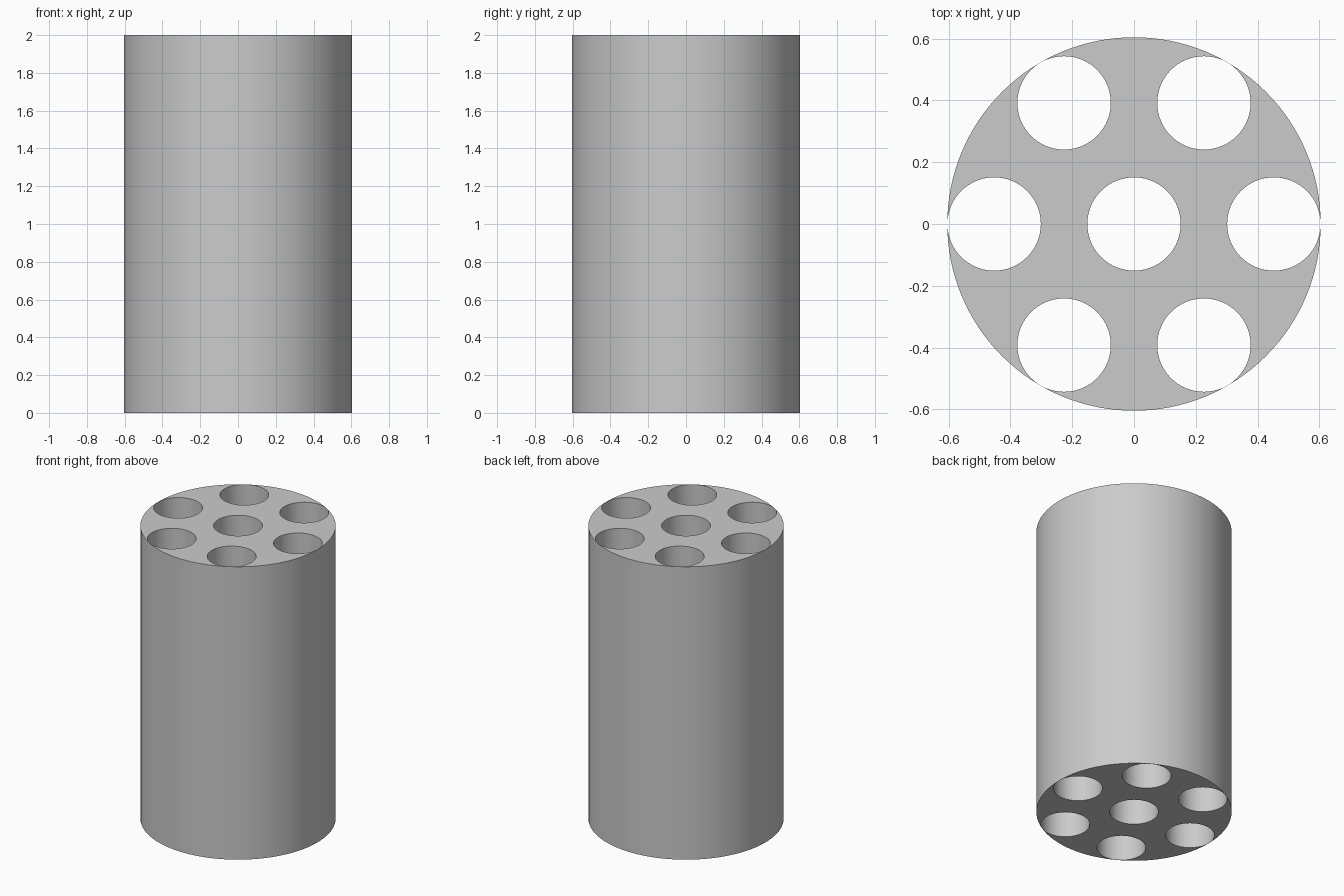
import bpy
import bmesh
from math import cos, sin, pi, radians
from mathutils import Matrix

HEIGHT = 2.0
RADIUS = 0.604
HOLE_RADIUS = RADIUS / 4
RING_RADIUS = RADIUS * 0.749   # leaves a sliver of wall beside the outer holes

cube = bpy.data.objects.get("Cube")
if cube:
    bpy.data.objects.remove(cube, do_unlink=True)


def make_material(name, color):
    mat = bpy.data.materials.new(name)
    mat.use_nodes = True
    mat.diffuse_color = color
    mat.node_tree.nodes["Principled BSDF"].inputs["Base Color"].default_value = color
    return mat


def make_cylinders(name, centres, radius, height, segments):
    """One object holding an upright cylinder at each centre."""
    bm = bmesh.new()
    for x, y in centres:
        bmesh.ops.create_cone(bm, cap_ends=True, segments=segments,
                              radius1=radius, radius2=radius, depth=height,
                              matrix=Matrix.Translation((x, y, HEIGHT / 2)))
    mesh = bpy.data.meshes.new(name)
    bm.to_mesh(mesh)
    bm.free()
    obj = bpy.data.objects.new(name, mesh)
    bpy.context.collection.objects.link(obj)
    return obj


# Solid cylindrical body
body = make_cylinders("perforated_cylinder", [(0, 0)], RADIUS, HEIGHT, 128)
body.data.materials.append(make_material("light grey", (0.6, 0.6, 0.6, 1)))

# Central bore and a ring of six around it
ring = [(RING_RADIUS * cos(i * pi / 3), RING_RADIUS * sin(i * pi / 3)) for i in range(6)]
cutter = make_cylinders("bore_cutter", [(0, 0)] + ring, HOLE_RADIUS, HEIGHT + 0.4, 64)
cutter.hide_render = True

# Drill the bores through the body
drill = body.modifiers.new("bores", 'BOOLEAN')
drill.operation = 'DIFFERENCE'
drill.solver = 'EXACT'
drill.object = cutter
bpy.ops.object.select_all(action='DESELECT')
body.select_set(True)
bpy.context.view_layer.objects.active = body
bpy.ops.object.modifier_apply(modifier=drill.name)
bpy.data.objects.remove(cutter, do_unlink=True)

# Smooth walls with crisp rims
bpy.ops.object.shade_smooth_by_angle(angle=radians(30))
